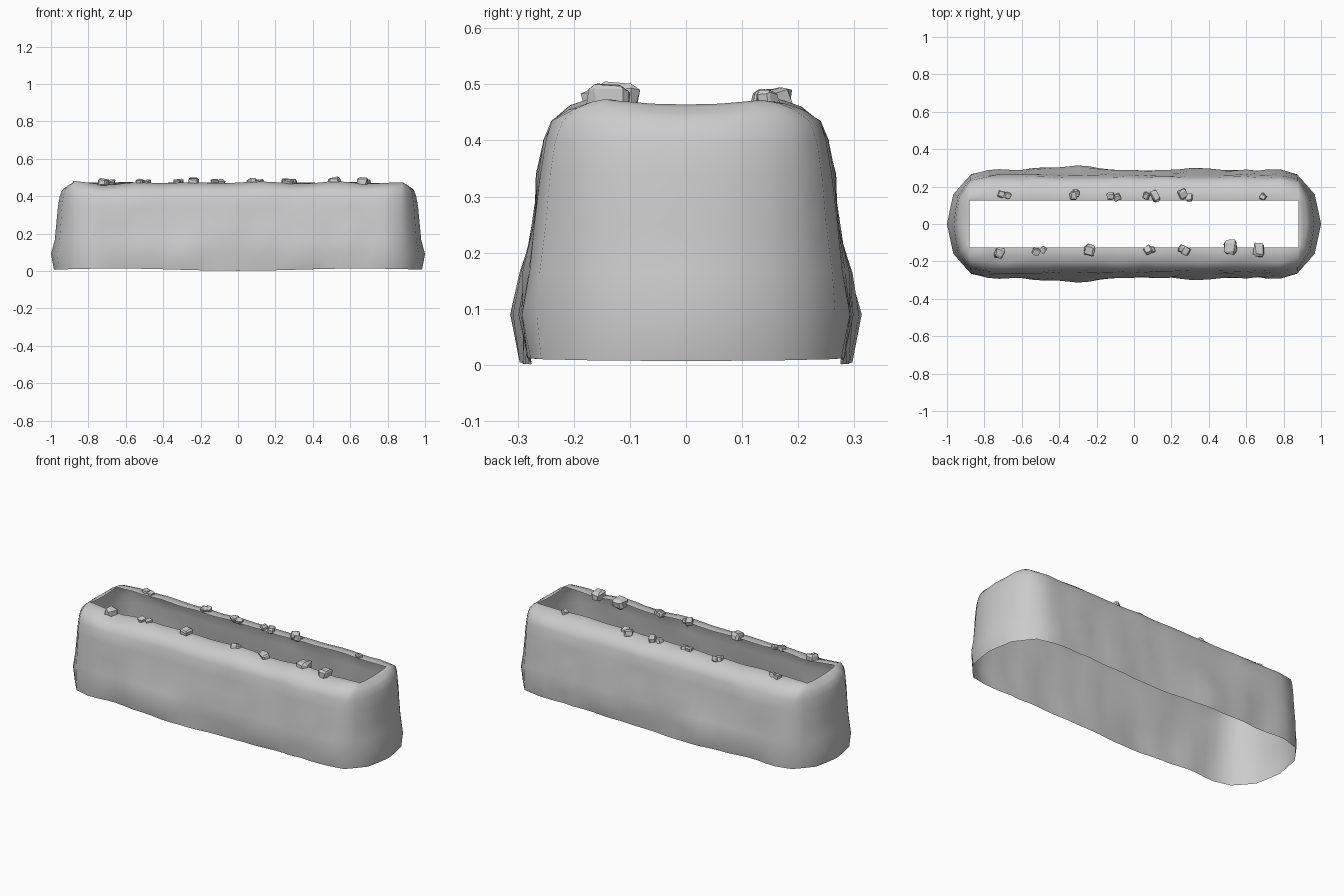
import bpy, bmesh, math, random
from mathutils import Vector, Matrix, noise

if "Cube" in bpy.data.objects:
    bpy.data.objects.remove(bpy.data.objects["Cube"])

random.seed(4)

# Plan of the +y half: (outer x, outer y, lip x, lip y), from right end to left end
END = [(.984, 0, .88, 0), (.974, .07, .88, .06), (.957, .155, .88, .10), (.915, .208, .88, .125),
       (.872, .258, .88, .125)]
N = 26
side = [(x, .275, x, .125) for x in (.78 - 1.56 * i / N for i in range(N + 1))]
half = END + side + [(-a, b, -c, d) for a, b, c, d in reversed(END)]
plan = half + [(a, -b, c, -d) for a, b, c, d in reversed(half[1:-1])]

# Wall section: height, share of the way to the lip at the ends (x) and sides (y)
SECTION = [(.001, .0, .0), (.09, -.12, -.06), (.165, .04, -.02), (.25, .12, .06), (.34, .2, .12),
           (.40, .3, .19), (.435, .43, .29), (.456, .6, .48), (.467, .8, .68), (.472, .92, .86), (.470, 1, 1)]


def bulge(x, z):
    """Outward swelling of the long walls."""
    low = math.exp(-((z - .10) / .11) ** 2)
    b = .026 * math.exp(-((x + .28) / .16) ** 2) * low
    b += .010 * math.exp(-((x + .52) / .07) ** 2) * low
    return b + .020 * noise.noise(Vector((x * 6, z * 8, 2.3)))


# Earth mound: open shell with a long slot in the top
bm = bmesh.new()
rings = []
for k, (z, fx, fy) in enumerate(SECTION):
    ring = []
    for ox, oy, ix, iy in plan:
        x = ox + (ix - ox) * fx
        y = oy + (iy - oy) * fy
        h = z
        if abs(ox) < .85:
            y += math.copysign(bulge(ox, z) * (1 - max(fy, 0)), y)
        if k == 0:
            h += .012 * (1 - math.cos(ox * 4.8)) / 2
        if z > .45:
            if abs(ox) > .9:
                h -= .008 * max(0, min(1, 1.5 - abs(y) / .09))
            else:
                h += .018 * noise.noise(Vector((ox * 5, oy * 3, 5)))
        ring.append(bm.verts.new((x, y, h)))
    rings.append(ring)
n = len(plan)
for a, b in zip(rings, rings[1:]):
    for i in range(n):
        j = (i + 1) % n
        bm.faces.new((a[i], a[j], b[j], b[i]))
# Points of the two end faces
for v in rings[1]:
    if abs(v.co.y) < .01:
        v.co.x = math.copysign(1, v.co.x)
bmesh.ops.remove_doubles(bm, verts=bm.verts, dist=.0008)
for f in bm.faces:
    f.smooth = True
me = bpy.data.meshes.new("earth_mound")
bm.to_mesh(me)
bm.free()
bpy.context.collection.objects.link(bpy.data.objects.new("earth_mound", me))


def pebble(name, x, y, size, stretch=1.0):
    """Small faceted stone: a chipped, bevelled cube."""
    bm = bmesh.new()
    bmesh.ops.create_cube(bm, size=1)
    bmesh.ops.bevel(bm, geom=bm.edges[:], offset=.18, segments=1, affect='EDGES')
    for v in bm.verts:
        v.co += Vector([random.uniform(-.09, .09) for _ in range(3)])
    bmesh.ops.scale(bm, verts=bm.verts, vec=(size * 1.15, size * 1.15 * stretch, size * .95))
    rot = Matrix.Rotation(random.uniform(-.6, .6), 4, 'Z') @ Matrix.Rotation(random.uniform(-.3, .3), 4, 'X')
    bmesh.ops.transform(bm, verts=bm.verts, matrix=Matrix.Translation((x, y, .474)) @ rot)
    me = bpy.data.meshes.new(name)
    bm.to_mesh(me)
    bm.free()
    bpy.context.collection.objects.link(bpy.data.objects.new(name, me))


# Pebbles along both lips: x, y, size, stretch
PEBBLES = [(-.71, .16, .032, 1), (-.675, .153, .028, 1), (-.325, .152, .034, 1), (-.31, .165, .03, 1),
           (-.125, .148, .032, 1), (-.09, .143, .03, 1), (.065, .15, .03, 1), (.112, .15, .032, 1.7),
           (.26, .16, .038, 1.1), (.295, .143, .03, 1.2), (.69, .145, .028, 1),
           (-.72, -.152, .042, 1.2), (-.525, -.147, .034, 1), (-.485, -.138, .026, 1.2),
           (-.24, -.14, .046, 1.1), (.075, -.14, .038, 1), (.098, -.137, .026, 1),
           (.255, -.132, .03, 1), (.277, -.143, .036, 1), (.515, -.125, .054, 1.2), (.667, -.138, .05, 1.2)]
for i, p in enumerate(PEBBLES):
    pebble(f"pebble_{i + 1}", *p)
